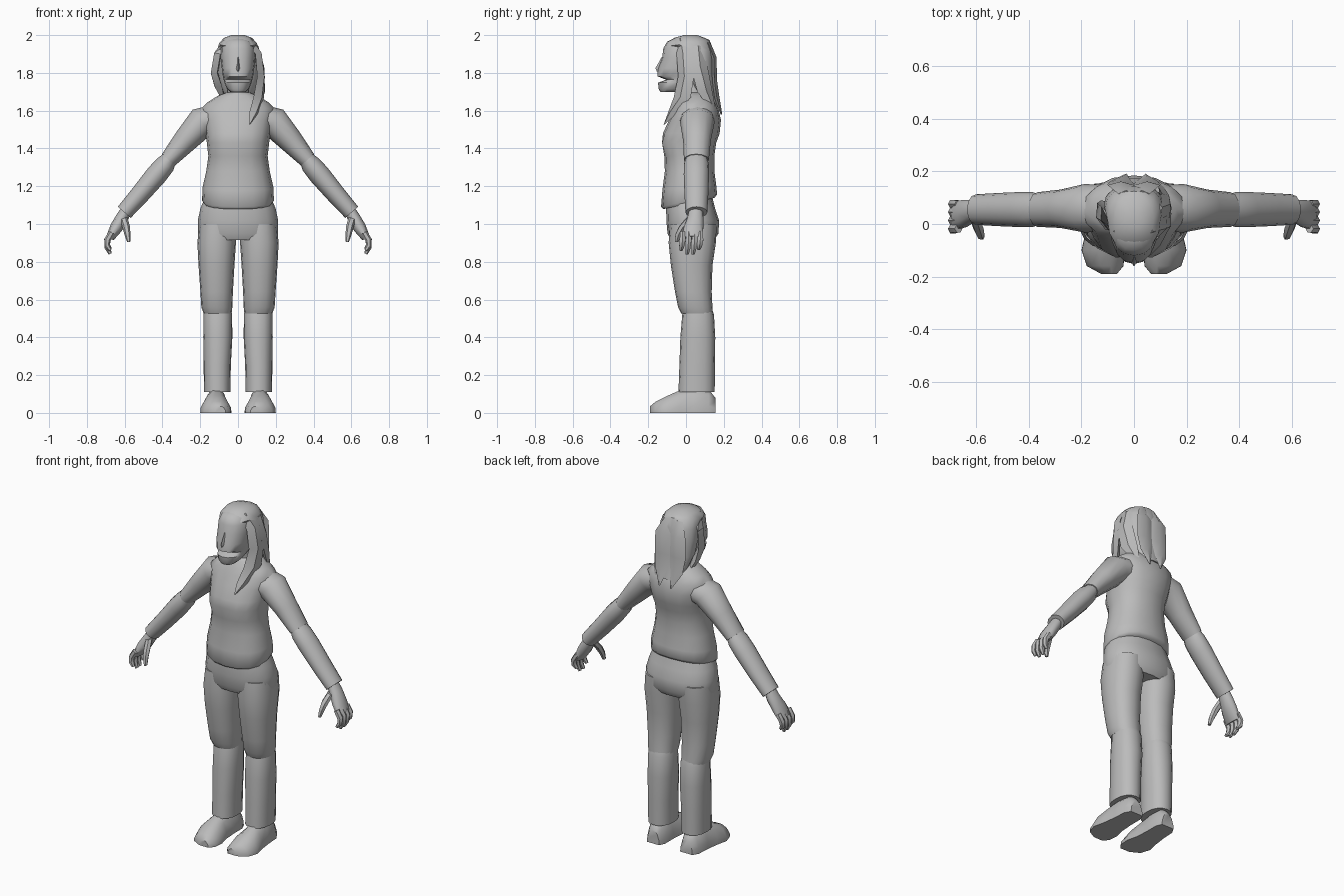
import bpy, bmesh, math
from mathutils import Vector

clay = bpy.data.materials.new("grey clay")
clay.diffuse_color = (0.5, 0.5, 0.5, 1)


def loft(name, rings, mirror=False, angle=50):
    """Skin a list of equal-length point rings and cap both ends."""
    bm = bmesh.new()
    loops = [[bm.verts.new(p) for p in r] for r in rings]
    n = len(loops[0])
    for a, b in zip(loops, loops[1:]):
        for i in range(n):
            j = (i + 1) % n
            bm.faces.new((a[i], a[j], b[j], b[i]))
    bm.faces.new(loops[0][::-1])
    bm.faces.new(loops[-1])
    bmesh.ops.recalc_face_normals(bm, faces=bm.faces)
    me = bpy.data.meshes.new(name)
    bm.to_mesh(me)
    bm.free()
    me.materials.append(clay)
    ob = bpy.data.objects.new(name, me)
    bpy.context.collection.objects.link(ob)
    bpy.ops.object.select_all(action='DESELECT')
    ob.select_set(True)
    bpy.context.view_layer.objects.active = ob
    bpy.ops.object.shade_smooth_by_angle(angle=math.radians(angle))
    if mirror:
        ob.modifiers.new("mirror", 'MIRROR')
    return ob


def flat(z, cx, rx, yf, yb, tilt=0, n=16, p=0.88):
    """Rounded horizontal section from front yf to back yb."""
    cy, ry, out = (yf + yb) / 2, (yb - yf) / 2, []
    for i in range(n):
        a = 2 * math.pi * i / n
        c, s = math.cos(a), math.sin(a)
        x = cx + rx * math.copysign(abs(c) ** p, c)
        y = cy + ry * math.copysign(abs(s) ** p, s)
        out.append(Vector((x, y, z + tilt * y)))
    return out


def limb(pts, n=12):
    """Sections across a bent path; each point is x, y, z, in-plane radius, y radius."""
    cs, rings = [Vector(p[:3]) for p in pts], []
    for i, p in enumerate(pts):
        t = cs[min(i + 1, len(cs) - 1)] - cs[max(i - 1, 0)]
        t.y = 0
        t.normalize()
        nrm = Vector((-t.z, 0, t.x))
        rings.append([cs[i] + nrm * p[3] * math.cos(2 * math.pi * k / n)
                      + Vector((0, p[4] * math.sin(2 * math.pi * k / n), 0)) for k in range(n)])
    return rings


def lock(name, pts, thick=0.012):
    """Flat hair lock; each point is a centre and a half-width vector."""
    rings = []
    for i, (c, w) in enumerate(pts):
        c, w = Vector(c), Vector(w)
        t = Vector(pts[min(i + 1, len(pts) - 1)][0]) - Vector(pts[max(i - 1, 0)][0])
        d = t.cross(w).normalized() * min(thick, w.length)
        rings.append([c + w, c + d, c - w, c - d])
    return loft(name, rings, angle=40)


# Shirt with sloping hem, bust and shoulders
shirt = loft("shirt", [flat(*r) for r in (
    (1.105, 0, 0.180, -0.120, 0.150, 0.22), (1.12, 0, 0.190, -0.132, 0.165, 0.22),
    (1.19, 0, 0.188, -0.125, 0.160, 0.1), (1.28, 0, 0.168, -0.112, 0.150),
    (1.36, 0, 0.157, -0.115, 0.150), (1.43, 0, 0.165, -0.137, 0.160),
    (1.48, 0, 0.172, -0.122, 0.178), (1.55, 0, 0.185, -0.090, 0.185),
    (1.61, 0, 0.195, -0.062, 0.172), (1.645, 0, 0.160, -0.045, 0.155),
    (1.68, 0, 0.105, -0.025, 0.135), (1.695, 0, 0.065, -0.015, 0.105))])
# Hollow between the breasts
for v in shirt.data.vertices:
    if abs(v.co.x) < 0.02 and v.co.y < 0 and 1.40 < v.co.z < 1.46:
        v.co.y += 0.012

# Trousers: hips, thighs, lower legs
loft("trouser_hips", [flat(*r) for r in (
    (0.915, 0, 0.195, -0.080, 0.150), (0.95, 0, 0.213, -0.098, 0.172),
    (1.02, 0, 0.212, -0.104, 0.175), (1.08, 0, 0.200, -0.105, 0.155),
    (1.14, 0, 0.175, -0.100, 0.140))])
loft("trouser_thigh", [flat(*r) for r in (
    (1.00, 0.108, 0.098, -0.085, 0.160), (0.90, 0.113, 0.102, -0.092, 0.158),
    (0.78, 0.114, 0.095, -0.080, 0.140), (0.64, 0.113, 0.086, -0.058, 0.136),
    (0.56, 0.112, 0.082, -0.042, 0.140), (0.525, 0.108, 0.074, -0.025, 0.142))], mirror=True)
loft("trouser_shin", [flat(*r) for r in (
    (0.56, 0.107, 0.068, -0.010, 0.135), (0.52, 0.107, 0.076, -0.020, 0.148),
    (0.40, 0.107, 0.077, -0.030, 0.155), (0.25, 0.110, 0.072, -0.035, 0.153),
    (0.11, 0.110, 0.070, -0.040, 0.152))], mirror=True)

# Shoes: domed sections from heel to toe
shoe = []
for y, a, b, h in ((0.155, 0.07, 0.15, 0.08), (0.12, 0.055, 0.17, 0.125), (0.04, 0.055, 0.175, 0.135),
                   (-0.035, 0.05, 0.185, 0.118), (-0.10, 0.035, 0.20, 0.09),
                   (-0.16, 0.04, 0.18, 0.06), (-0.19, 0.065, 0.125, 0.035)):
    w = b - a
    shoe.append([Vector((a + w * u, y, h * v)) for u, v in (
        (0, 0), (0.01, 0.3), (0.15, 0.75), (0.35, 1), (0.62, 1), (0.85, 0.75), (0.99, 0.3), (1, 0))])
loft("shoe", shoe, mirror=True)

# Sleeves
loft("upper_sleeve", limb([
    (0.13, 0.060, 1.555, 0.075, 0.090), (0.19, 0.060, 1.54, 0.082, 0.092),
    (0.28, 0.058, 1.44, 0.065, 0.073), (0.368, 0.055, 1.34, 0.046, 0.066)]), mirror=True)
loft("lower_sleeve", limb([
    (0.36, 0.055, 1.35, 0.040, 0.058), (0.385, 0.055, 1.315, 0.053, 0.066),
    (0.43, 0.055, 1.262, 0.057, 0.067), (0.52, 0.055, 1.155, 0.051, 0.063),
    (0.602, 0.055, 1.062, 0.045, 0.058)]), mirror=True)

# Hands
loft("palm", limb([
    (0.585, 0.052, 1.085, 0.028, 0.036), (0.615, 0.050, 1.03, 0.034, 0.044),
    (0.645, 0.040, 0.98, 0.034, 0.054), (0.678, 0.032, 0.925, 0.022, 0.056)], 10), mirror=True)
for i, (y, drop) in enumerate(((-0.018, 0.02), (0.014, 0.0), (0.046, 0.0), (0.076, 0.025))):
    loft(f"finger_{i + 1}", limb([
        (0.668, y, 0.955, 0.017, 0.016), (0.692, y, 0.915, 0.017, 0.018),
        (0.692, y - 0.004, 0.875 + drop * 0.5, 0.015, 0.016),
        (0.676, y - 0.008, 0.842 + drop, 0.009, 0.010)], 6), mirror=True)
loft("thumb", limb([
    (0.605, 0.020, 1.03, 0.020, 0.022), (0.592, -0.018, 0.985, 0.020, 0.022),
    (0.585, -0.040, 0.945, 0.016, 0.018), (0.578, -0.050, 0.905, 0.009, 0.011)], 6), mirror=True)

# Neck and head with open mouth
loft("neck", [flat(*r) for r in (
    (1.62, 0, 0.070, -0.015, 0.11), (1.70, 0, 0.055, -0.015, 0.09), (1.80, 0, 0.055, -0.03, 0.09))])
loft("head", [flat(*r) for r in (
    (1.698, 0, 0.040, -0.135, -0.03), (1.715, 0, 0.058, -0.145, 0.01),
    (1.748, 0, 0.072, -0.148, 0.06), (1.764, 0, 0.076, -0.105, 0.08),
    (1.782, 0, 0.080, -0.152, 0.09), (1.825, 0, 0.086, -0.148, 0.10),
    (1.88, 0, 0.092, -0.126, 0.11), (1.93, 0, 0.090, -0.120, 0.11),
    (1.965, 0, 0.075, -0.100, 0.09), (1.985, 0, 0.040, -0.060, 0.06))])
nose = [[Vector((-w, y + 0.03, z)), Vector((0, y, z)), Vector((w, y + 0.03, z))]
        for z, w, y in ((1.885, 0.010, -0.128), (1.825, 0.018, -0.162), (1.808, 0.016, -0.155))]
loft("nose", nose)

# Hair: crown, long back and loose locks
loft("hair_crown", [flat(*r) for r in (
    (2.0, 0, 0.035, -0.01, 0.06), (1.985, 0, 0.075, -0.065, 0.10),
    (1.955, 0, 0.100, -0.100, 0.125, 0.15), (1.92, 0, 0.110, -0.030, 0.143),
    (1.85, 0, 0.115, -0.008, 0.148), (1.76, 0, 0.108, 0.020, 0.150),
    (1.69, 0, 0.085, 0.060, 0.158), (1.62, 0, 0.055, 0.110, 0.175))], angle=40)
lock("front_lock", [
    ((0.055, -0.02, 1.975), (0.02, 0.03, 0)), ((0.107, -0.01, 1.90), (0.015, 0.04, 0)),
    ((0.122, 0.00, 1.78), (0.02, 0.042, 0)), ((0.110, -0.02, 1.67), (0.028, 0.045, 0)),
    ((0.085, -0.07, 1.59), (0.025, 0.025, 0)), ((0.060, -0.115, 1.527), (0.003, 0.003, 0))], 0.02)
lock("side_lock", [
    ((-0.055, 0.00, 1.975), (0.02, 0.03, 0)), ((-0.108, 0.02, 1.90), (0.015, -0.045, 0)),
    ((-0.125, 0.03, 1.80), (0.015, -0.05, 0)), ((-0.105, 0.05, 1.73), (0.02, -0.04, 0)),
    ((-0.075, 0.07, 1.66), (0.004, -0.01, 0))], 0.02)
lock("rear_side_lock", [
    ((0.09, 0.06, 1.94), (-0.01, 0.04, 0)), ((0.122, 0.07, 1.83), (-0.015, 0.045, 0)),
    ((0.118, 0.10, 1.70), (-0.025, 0.04, 0)), ((0.095, 0.16, 1.57), (-0.004, 0.004, 0))], 0.018)
for i, (x, tip) in enumerate(((0.05, 0.045), (-0.05, -0.03))):
    lock(f"back_lock_{i + 1}", [
        ((x * 0.6, 0.115, 1.96), (0.03, 0, 0)), ((x, 0.148, 1.88), (0.05, 0, 0)),
        ((x, 0.150, 1.76), (0.052, 0, 0)), ((x, 0.163, 1.67), (0.04, 0, 0)),
        ((tip, 0.188, 1.58), (0.004, 0, 0))], 0.014)
